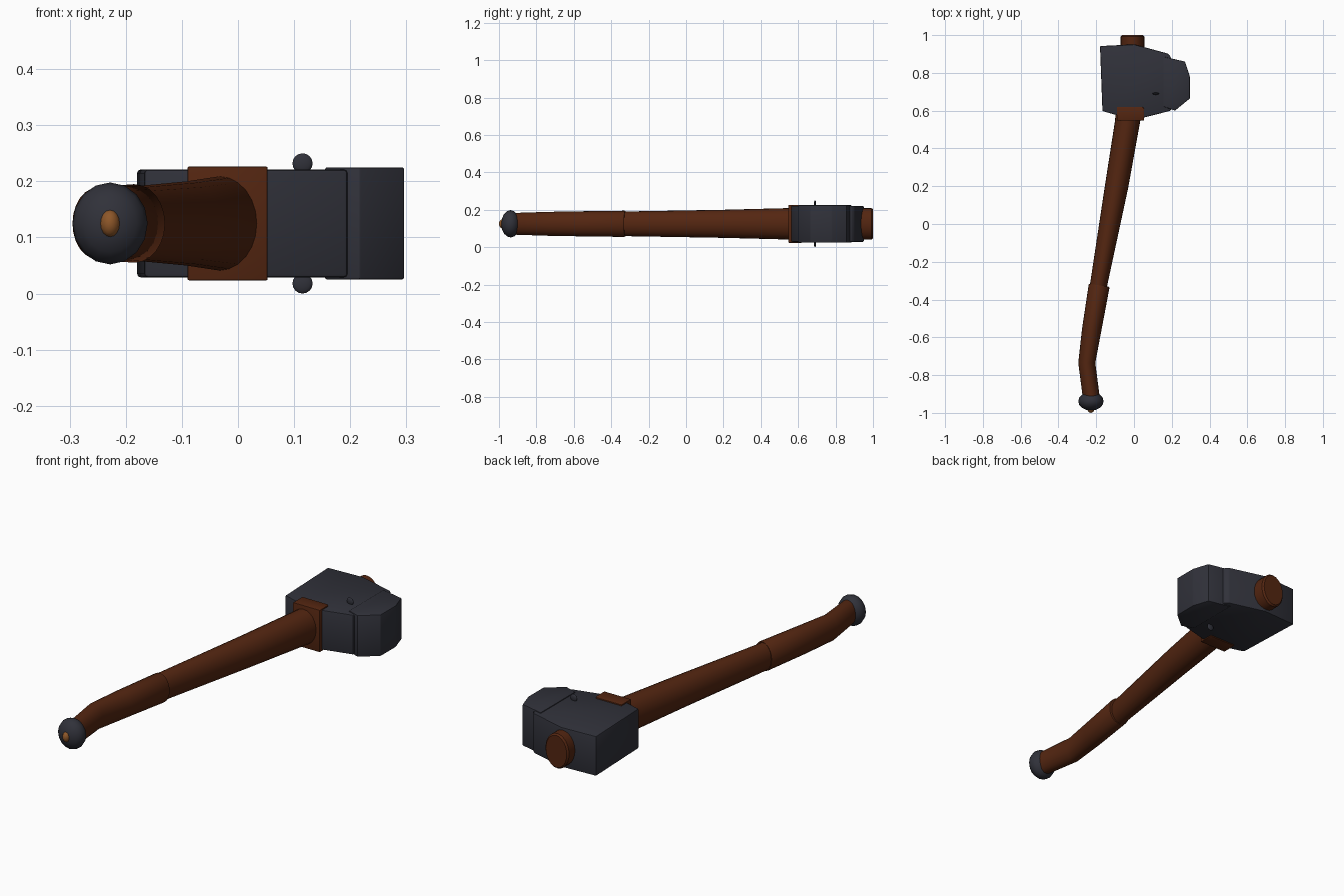
import bpy, bmesh, math

if "Cube" in bpy.data.objects:
    bpy.data.objects.remove(bpy.data.objects["Cube"])

ZC = 0.125  # mid height of the hammer as it lies flat


def material(name, rgb):
    m = bpy.data.materials.new(name)
    m.diffuse_color = (*rgb, 1)
    m.use_nodes = True
    m.node_tree.nodes["Principled BSDF"].inputs["Base Color"].default_value = m.diffuse_color
    return m


METAL = material("dark steel", (0.030, 0.031, 0.042))
WOOD = material("dark wood", (0.088, 0.019, 0.0055))
TIP = material("light wood", (0.27, 0.095, 0.022))


def finish(bm, name, mat, angle=35, bevel=0):
    bmesh.ops.recalc_face_normals(bm, faces=bm.faces)
    if bevel:
        bmesh.ops.bevel(bm, geom=bm.edges[:], offset=bevel, segments=2,
                        profile=0.5, affect='EDGES')
    me = bpy.data.meshes.new(name)
    bm.to_mesh(me)
    bm.free()
    me.materials.append(mat)
    ob = bpy.data.objects.new(name, me)
    bpy.context.collection.objects.link(ob)
    bpy.ops.object.select_all(action='DESELECT')
    ob.select_set(True)
    bpy.context.view_layer.objects.active = ob
    bpy.ops.object.shade_smooth_by_angle(angle=math.radians(angle))
    return ob


def slab(name, outline, half_height, mat, bevel):
    """Extrude an xy outline symmetrically about the mid height."""
    bm = bmesh.new()
    low = [bm.verts.new((x, y, ZC - half_height)) for x, y in outline]
    high = [bm.verts.new((x, y, ZC + half_height)) for x, y in outline]
    bm.faces.new(low)
    bm.faces.new(high)
    n = len(low)
    for i in range(n):
        j = (i + 1) % n
        bm.faces.new((low[i], low[j], high[j], high[i]))
    return finish(bm, name, mat, 25, bevel)


def loft(name, rings, mat, sides=24):
    """Skin elliptical rings: (y, centre x, x radius, z radius, tilt)."""
    bm = bmesh.new()
    loops = []
    for y, cx, rx, rz, tilt in rings:
        loop = []
        for i in range(sides):
            a = math.tau * i / sides
            dx = rx * math.cos(a)
            loop.append(bm.verts.new((cx + dx, y - tilt * dx, ZC + rz * math.sin(a))))
        loops.append(loop)
    for a, b in zip(loops, loops[1:]):
        for i in range(sides):
            j = (i + 1) % sides
            bm.faces.new((a[i], a[j], b[j], b[i]))
    bm.faces.new(loops[0])
    bm.faces.new(loops[-1])
    return finish(bm, name, mat)


def ball(name, centre, radii, mat, segments=16, rings=8):
    """Ellipsoid with its poles along y."""
    bm = bmesh.new()
    bmesh.ops.create_uvsphere(bm, u_segments=segments, v_segments=rings, radius=1)
    for v in bm.verts:
        x, y, z = v.co
        v.co = (centre[0] + x * radii[0], centre[1] + z * radii[1], centre[2] - y * radii[2])
    return finish(bm, name, mat, 60)


# Hammer head and striking face
slab("hammer_head", [(-0.18, 0.942), (0.0, 0.951), (0.18, 0.902), (0.195, 0.885),
                     (0.195, 0.60), (0.0, 0.55), (-0.167, 0.598)], 0.096, METAL, 0.006)
slab("striking_face", [(0.155, 0.886), (0.27, 0.86), (0.296, 0.78), (0.296, 0.665),
                       (0.217, 0.60), (0.155, 0.622)], 0.1, METAL, 0.004)

# Wooden collar under the head
slab("collar", [(-0.09, 0.547), (0.053, 0.547), (0.053, 0.612), (0.045, 0.62),
                (-0.09, 0.62)], 0.1015, WOOD, 0.003)

# Flat pins above and below the head
for side, label in ((1, "upper"), (-1, "lower")):
    ball(label + "_pin", (0.115, 0.69, ZC + side * 0.107), (0.018, 0.006, 0.018), METAL)

# Shaft through the head, then the thicker curved grip
loft("shaft", [(-0.40, -0.202, 0.042, 0.064, 0), (-0.32, -0.187, 0.045, 0.066, 0.15),
               (0.20, -0.092, 0.061, 0.075, 0.15), (0.55, -0.033, 0.067, 0.084, 0),
               (0.94, -0.008, 0.063, 0.084, 0), (0.992, -0.008, 0.063, 0.084, 0),
               (1.0, -0.008, 0.056, 0.077, 0)], WOOD)
loft("grip", [(-0.92, -0.226, 0.045, 0.058, 0), (-0.735, -0.25, 0.045, 0.064, 0),
              (-0.56, -0.224, 0.051, 0.067, 0.12), (-0.33, -0.185, 0.055, 0.070, 0.15),
              (-0.325, -0.184, 0.052, 0.068, 0.15)], WOOD)

# Pommel with a wooden tip
ball("pommel", (-0.228, -0.938, ZC), (0.067, 0.05, 0.073), METAL, 16, 8)
ball("pommel_tip", (-0.228, -0.98, ZC), (0.018, 0.02, 0.025), TIP)
